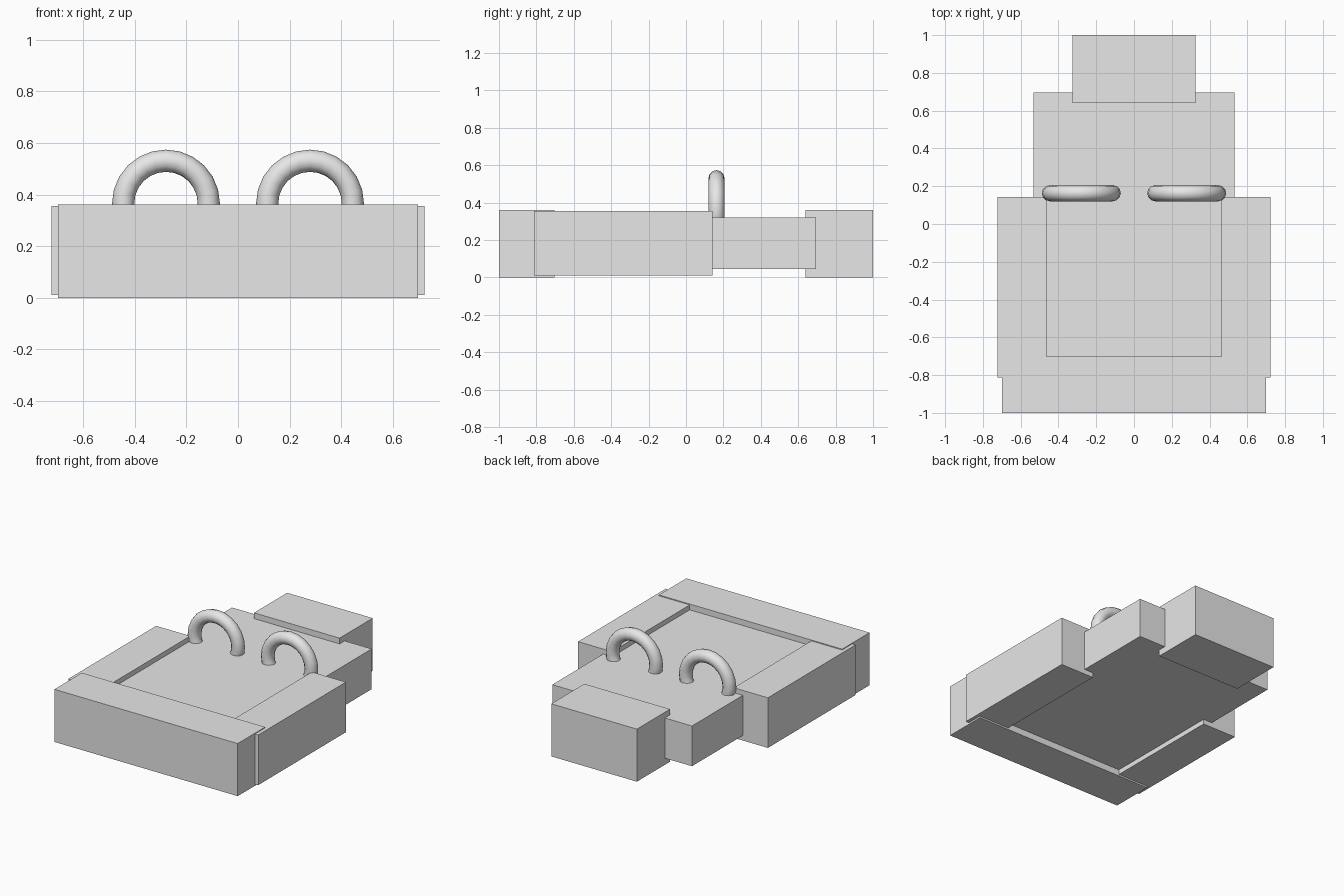
import bpy
import math

if "Cube" in bpy.data.objects:
    bpy.data.objects.remove(bpy.data.objects["Cube"], do_unlink=True)

# Single neutral grey
grey = bpy.data.materials.new("light_grey")
grey.use_nodes = True
grey.diffuse_color = (0.8, 0.8, 0.8, 1)
grey.node_tree.nodes["Principled BSDF"].inputs["Base Color"].default_value = (0.8, 0.8, 0.8, 1)


def box(name, x, y, z):
    """Box spanning the given (min, max) ranges."""
    bpy.ops.mesh.primitive_cube_add(size=1, location=[sum(r) / 2 for r in (x, y, z)])
    ob = bpy.context.object
    ob.name = name
    ob.scale = [r[1] - r[0] for r in (x, y, z)]
    bpy.ops.object.transform_apply(location=False, rotation=False, scale=True)
    ob.data.materials.append(grey)


def ring(name, x):
    """Upright ring, its lower half sunk into the body."""
    bpy.ops.mesh.primitive_torus_add(
        major_radius=0.166, minor_radius=0.043, major_segments=24, minor_segments=12,
        location=(x, 0.163, 0.365), rotation=(math.pi / 2, 0, 0))
    ob = bpy.context.object
    ob.name = name
    bpy.ops.object.shade_smooth()
    ob.data.materials.append(grey)


# Body, front bar and rear block
box("body", (-0.532, 0.532), (-0.76, 0.695), (0.045, 0.322))
box("front_bar", (-0.698, 0.698), (-1.0, -0.702), (0.0, 0.362))
box("rear_block", (-0.326, 0.326), (0.64, 1.0), (0.0, 0.362))

# Side blocks and ring handles
for side, s in (("left", 1), ("right", -1)):
    box(side + "_side_block", sorted((s * 0.463, s * 0.723)), (-0.812, 0.142), (0.011, 0.356))
    ring(side + "_ring", s * 0.279)
